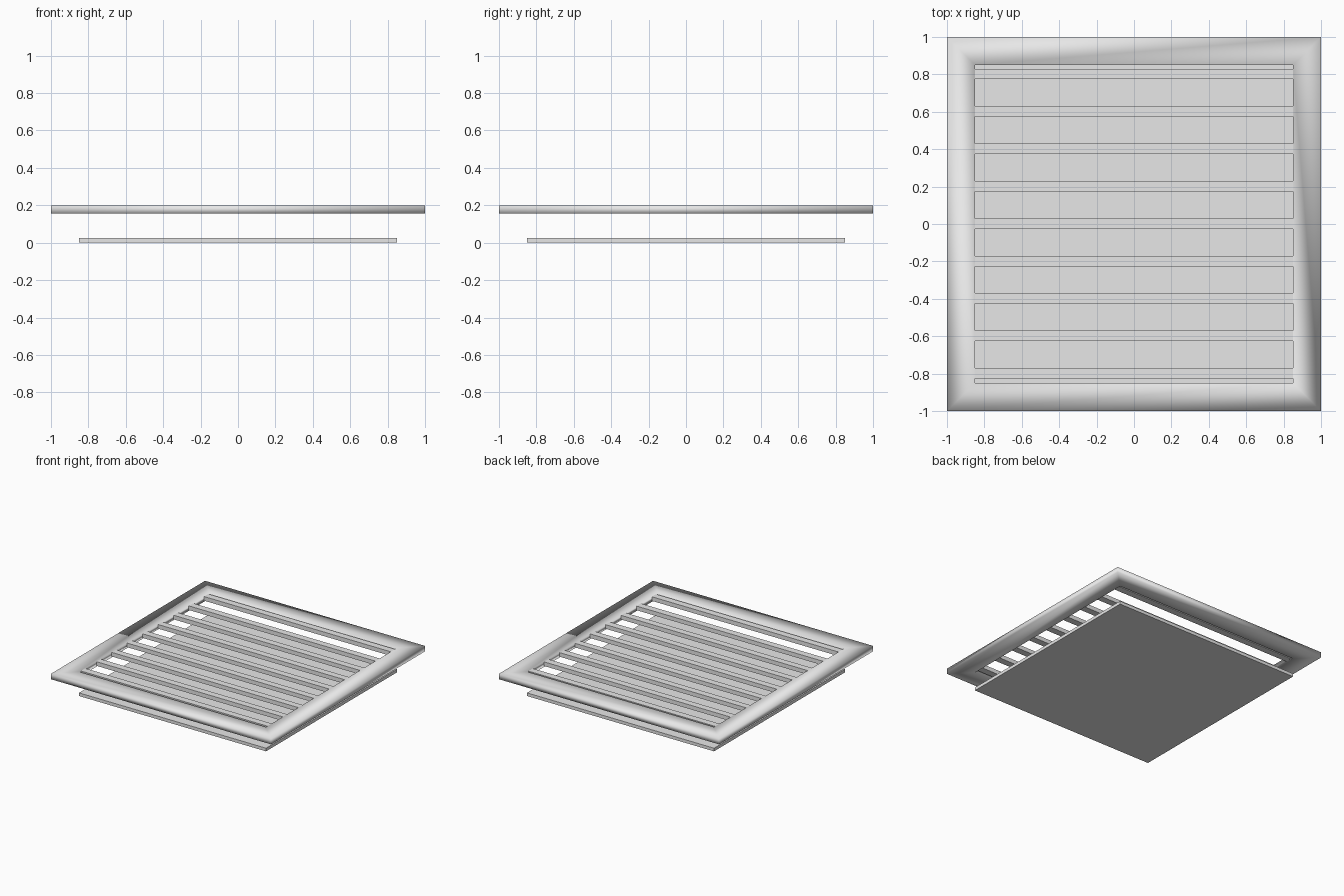
import bpy, bmesh

if "Cube" in bpy.data.objects:
    bpy.data.objects.remove(bpy.data.objects["Cube"])

# One light grey for every part
grey = bpy.data.materials.new("light grey")
grey.diffuse_color = (0.8, 0.8, 0.8, 1)
grey.use_nodes = True
grey.node_tree.nodes["Principled BSDF"].inputs["Base Color"].default_value = grey.diffuse_color


def finish(name, bm):
    bmesh.ops.recalc_face_normals(bm, faces=bm.faces[:])
    mesh = bpy.data.meshes.new(name)
    bm.to_mesh(mesh)
    bm.free()
    mesh.materials.append(grey)
    obj = bpy.data.objects.new(name, mesh)
    bpy.context.collection.objects.link(obj)
    return obj


def box(name, sx, sy, z0, z1, y=0):
    bm = bmesh.new()
    bmesh.ops.create_cube(bm, size=1)
    bmesh.ops.scale(bm, vec=(sx, sy, z1 - z0), verts=bm.verts)
    bmesh.ops.translate(bm, vec=(0, y, (z0 + z1) / 2), verts=bm.verts)
    return finish(name, bm)


# Square frame: rectangular profile swept round four mitred corners
bm = bmesh.new()
profile = [(1.0, 0.155), (1.0, 0.2), (0.85, 0.2), (0.85, 0.155)]
rings = [[bm.verts.new((sx * r, sy * r, z)) for r, z in profile]
         for sx, sy in ((1, 1), (-1, 1), (-1, -1), (1, -1))]
for i in range(4):
    a, b = rings[i], rings[(i + 1) % 4]
    for j in range(4):
        k = (j + 1) % 4
        bm.faces.new((a[j], b[j], b[k], a[k]))
frame = finish("frame", bm)
frame.data.shade_smooth()

# Nine louvre slats across the opening
for i in range(9):
    box(f"slat_{i + 1}", 1.7, 0.056, 0.163, 0.197, y=0.802 - 0.2 * i)

# Floating back plate below the frame
box("back_plate", 1.7, 1.7, 0.0, 0.026)
